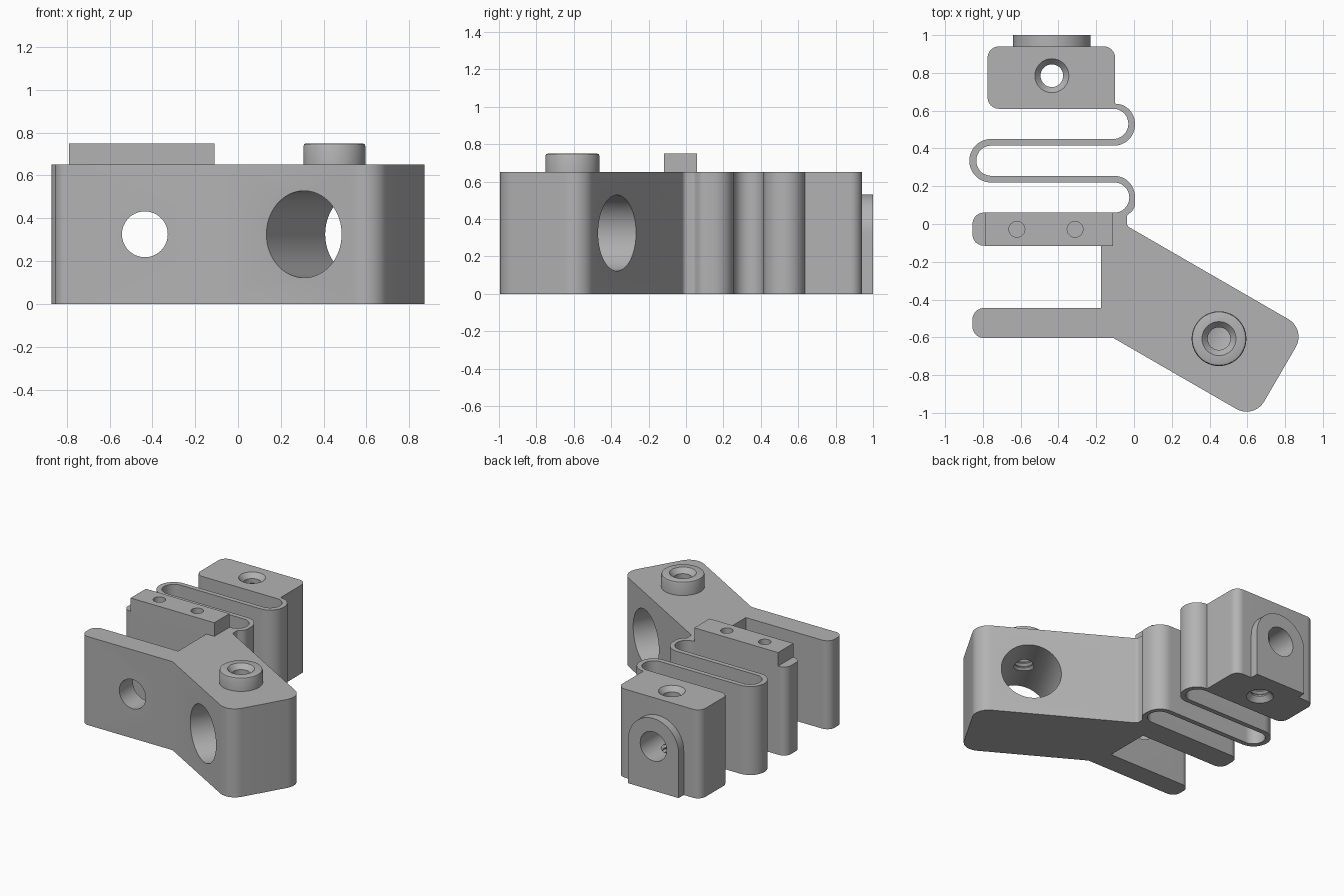
import bpy, bmesh, math
from mathutils import Vector, Matrix

if "Cube" in bpy.data.objects:
    bpy.data.objects.remove(bpy.data.objects["Cube"])

grey = bpy.data.materials.new("mid_grey")
grey.diffuse_color = (0.45, 0.45, 0.45, 1)
grey.use_nodes = True
grey.node_tree.nodes["Principled BSDF"].inputs["Base Color"].default_value = grey.diffuse_color


def make(name, bm, matrix=Matrix()):
    bmesh.ops.transform(bm, matrix=matrix, verts=bm.verts)
    bmesh.ops.recalc_face_normals(bm, faces=bm.faces)
    me = bpy.data.meshes.new(name)
    bm.to_mesh(me)
    bm.free()
    ob = bpy.data.objects.new(name, me)
    bpy.context.collection.objects.link(ob)
    me.materials.append(grey)
    return ob


def rounded(points, steps=12):
    """Turn (x, y, radius) corners into a filleted outline."""
    out = []
    for i, (x, y, r) in enumerate(points):
        p = Vector((x, y))
        a = (Vector(points[i - 1][:2]) - p).normalized()
        b = (Vector(points[(i + 1) % len(points)][:2]) - p).normalized()
        if r == 0:
            out.append(p)
            continue
        half = a.angle(b) / 2
        c = p + (a + b).normalized() * (r / math.sin(half))
        s = p + a * (r / math.tan(half)) - c
        e = p + b * (r / math.tan(half)) - c
        sweep = math.atan2(s.x * e.y - s.y * e.x, s.dot(e))
        for k in range(steps + 1):
            out.append(c + Matrix.Rotation(sweep * k / steps, 2) @ s)
    return [p for i, p in enumerate(out) if (p - out[i - 1]).length > 1e-3]


def extrude(name, outline, depth, matrix=Matrix()):
    bm = bmesh.new()
    face = bm.faces.new([bm.verts.new((p.x, p.y, 0)) for p in outline])
    res = bmesh.ops.extrude_face_region(bm, geom=[face])
    top = [v for v in res["geom"] if isinstance(v, bmesh.types.BMVert)]
    bmesh.ops.translate(bm, verts=top, vec=(0, 0, depth))
    return make(name, bm, matrix)


def lathe(name, profile, x, y, n=48):
    """Solid of revolution about a vertical axis from (radius, z) pairs."""
    bm = bmesh.new()
    rings = [[bm.verts.new((r * math.cos(2 * math.pi * k / n),
                            r * math.sin(2 * math.pi * k / n), z)) for k in range(n)]
             for r, z in profile]
    for a, b in zip(rings, rings[1:]):
        for k in range(n):
            bm.faces.new((a[k - 1], a[k], b[k], b[k - 1]))
    bm.faces.new(rings[0])
    bm.faces.new(rings[-1])
    return make(name, bm, Matrix.Translation((x, y, 0)))


def side_hole(name, r, centre, turn):
    bm = bmesh.new()
    bmesh.ops.create_cone(bm, cap_ends=True, segments=64, radius1=r, radius2=r, depth=2.4)
    return make(name, bm, Matrix.Translation(centre) @ Matrix.Rotation(turn, 4, 'Z')
                @ Matrix.Rotation(math.pi / 2, 4, 'X'))


def thread(z0, z1, flare_bottom):
    """Countersunk ridged hole profile."""
    prof = [(0.09, z0 - 0.02), (0.09, z0), (0.06, z0 + 0.035)] if flare_bottom else [(0.06, z0)]
    z = prof[-1][1] + 0.01
    while z < z1 - 0.07:
        prof += [(0.06, z), (0.075, z + 0.014), (0.06, z + 0.028)]
        z += 0.034
    return prof + [(0.06, z1 - 0.035), (0.09, z1), (0.09, z1 + 0.02)]


def cut(ob, cutters):
    bpy.context.view_layer.objects.active = ob
    for c in cutters:
        m = ob.modifiers.new("cut", 'BOOLEAN')
        m.operation, m.object, m.solver = 'DIFFERENCE', c, 'EXACT'
        bpy.ops.object.modifier_apply(modifier=m.name)


H, MID = 0.65, 0.325

# One-piece body: rear block, folded spring, clip arm, angled lug, front arm
body = extrude("spring_body", rounded([
    (-0.775, 0.94, .06), (-0.10, 0.94, .06), (-0.10, 0.637, 0),
    (0.005, 0.637, .105), (0.005, 0.415, .11),
    (-0.835, 0.415, .08), (-0.835, 0.255, .08),
    (0.005, 0.255, .11), (0.005, 0.08, .06), (-0.038, 0.045, .02), (-0.038, -0.01, .03),
    (0.911, -0.558, .108), (0.635, -1.033, .108), (-0.11, -0.603, 0),
    (-0.855, -0.603, .06), (-0.855, -0.445, .06),
    (-0.175, -0.445, 0), (-0.175, -0.115, 0),
    (-0.855, -0.115, .06), (-0.855, 0.06, .06),
    (-0.025, 0.06, .08), (-0.025, 0.22, .08),
    (-0.872, 0.22, .115), (-0.872, 0.45, .115),
    (-0.03, 0.45, .08), (-0.03, 0.61, .08), (-0.775, 0.61, .06)]), H)

# Raised bar on the clip arm
bar = extrude("raised_bar", [Vector(p) for p in
              ((-0.79, -0.117), (-0.11, -0.117), (-0.11, 0.06), (-0.79, 0.06))],
              0.11, Matrix.Translation((0, 0, H - 0.01)))

# Round boss on the lug
boss = lathe("round_boss", [(0.145, H - 0.01), (0.145, 0.735), (0.141, 0.746), (0.13, 0.75)],
             0.45, -0.607)

# Arched pad on the rear of the block
pad = extrude("arched_pad", rounded([(-0.64, 0, 0), (-0.23, 0, 0),
              (-0.23, 0.53, .205), (-0.64, 0.53, .205)], 20), 0.065,
              Matrix.Translation((0, 1.0, 0)) @ Matrix.Rotation(math.pi / 2, 4, 'X'))

# Hole cutters
bore = side_hole("bore_cutter", 0.107, (-0.435, 0, MID), 0)
big = side_hole("large_bore_cutter", 0.203, (0.447, -0.604, MID), math.radians(-30))
block_screw = lathe("block_screw_cutter", thread(0, H, True), -0.435, 0.785)
boss_screw = lathe("boss_screw_cutter", thread(0.4, 0.75, False), 0.45, -0.607)
pins = [lathe("pin_cutter", [(0.042, 0.58), (0.042, 0.8)], x, -0.028, 24)
        for x in (-0.62, -0.312)]

cut(body, [bore, big, block_screw, boss_screw] + pins)
cut(bar, pins)
cut(boss, [boss_screw])
cut(pad, [bore])

for c in [bore, big, block_screw, boss_screw] + pins:
    bpy.data.objects.remove(c)

for ob in (body, bar, boss, pad):
    bpy.ops.object.select_all(action='DESELECT')
    ob.select_set(True)
    bpy.context.view_layer.objects.active = ob
    bpy.ops.object.shade_smooth_by_angle(angle=math.radians(30))
